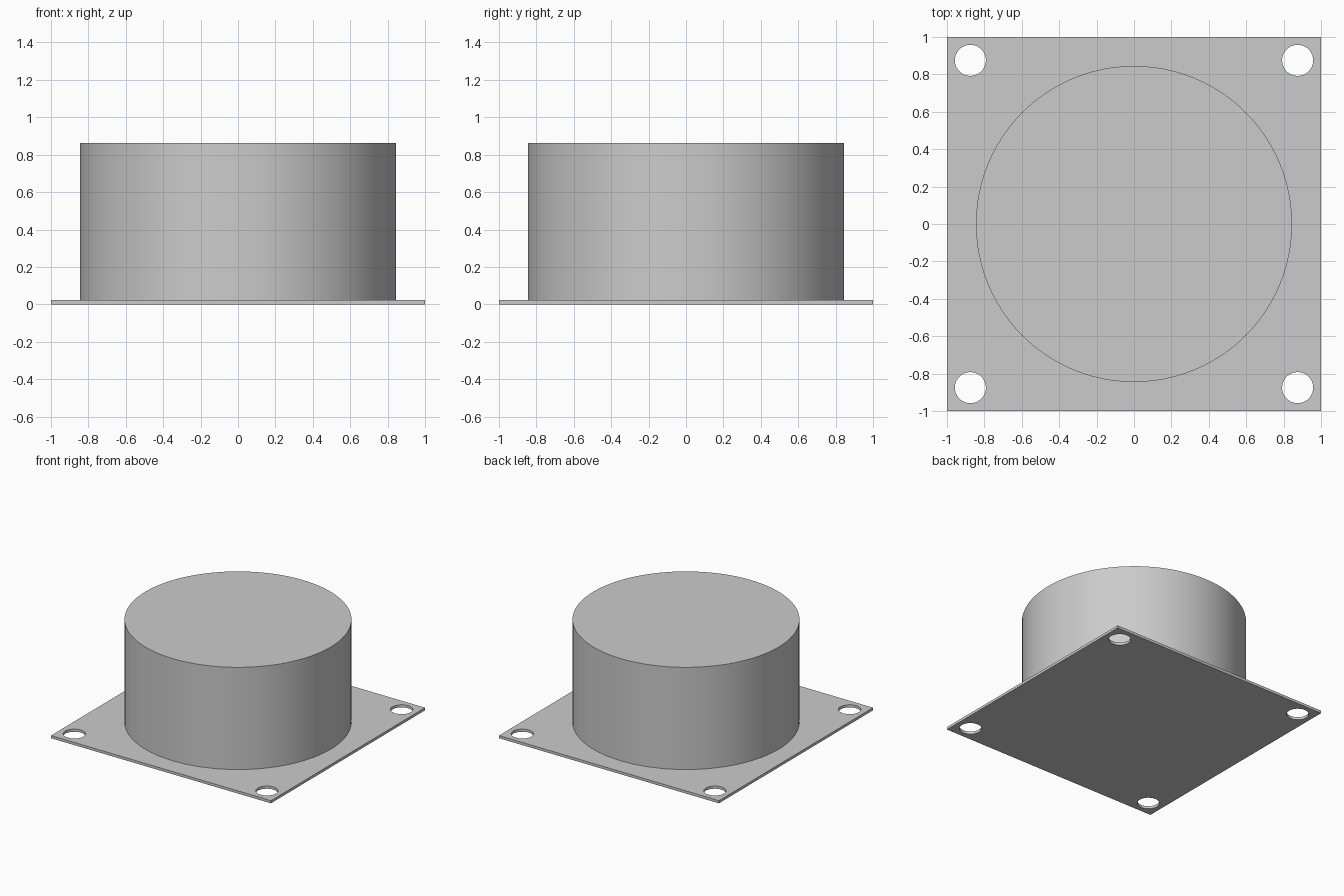
import bpy
import bmesh
from math import cos, sin, pi, radians

PLATE_HALF = 1.0
PLATE_THICK = 0.022
DRUM_RADIUS = 0.845
DRUM_TOP = 0.862
HOLE_POS = 0.875
HOLE_RADIUS = 0.083

cube = bpy.data.objects.get("Cube")
if cube:
    bpy.data.objects.remove(cube, do_unlink=True)

# Single flat grey
grey = bpy.data.materials.new("light_grey")
grey.use_nodes = True
colour = (0.6, 0.6, 0.6, 1.0)
grey.diffuse_color = colour
grey.node_tree.nodes["Principled BSDF"].inputs["Base Color"].default_value = colour


def finish(bm, name):
    bmesh.ops.recalc_face_normals(bm, faces=bm.faces)
    mesh = bpy.data.meshes.new(name)
    bm.to_mesh(mesh)
    bm.free()
    mesh.materials.append(grey)
    obj = bpy.data.objects.new(name, mesh)
    bpy.context.collection.objects.link(obj)
    bpy.ops.object.select_all(action="DESELECT")
    obj.select_set(True)
    bpy.context.view_layer.objects.active = obj
    bpy.ops.object.shade_smooth_by_angle(angle=radians(30))
    return obj


def add_loop(bm, points):
    verts = [bm.verts.new((x, y, 0)) for x, y in points]
    return [bm.edges.new((v, verts[i - 1])) for i, v in enumerate(verts)]


def circle(cx, cy, r, n):
    return [(cx + r * cos(2 * pi * i / n), cy + r * sin(2 * pi * i / n)) for i in range(n)]


# Square mounting plate with a hole in each corner
corners = [(-1, -1), (1, -1), (1, 1), (-1, 1)]
bm = bmesh.new()
edges = add_loop(bm, [(x * PLATE_HALF, y * PLATE_HALF) for x, y in corners])
for x, y in corners:
    edges += add_loop(bm, circle(x * HOLE_POS, y * HOLE_POS, HOLE_RADIUS, 48))
bmesh.ops.triangle_fill(bm, edges=edges, use_beauty=True, normal=(0, 0, 1))
raised = bmesh.ops.extrude_face_region(bm, geom=bm.faces[:], use_keep_orig=True)
top_verts = [g for g in raised["geom"] if isinstance(g, bmesh.types.BMVert)]
bmesh.ops.translate(bm, verts=top_verts, vec=(0, 0, PLATE_THICK))
finish(bm, "mounting_plate")

# Solid round drum standing on the plate
bm = bmesh.new()
bmesh.ops.create_cone(bm, cap_ends=True, segments=96, radius1=DRUM_RADIUS,
                      radius2=DRUM_RADIUS, depth=DRUM_TOP - PLATE_THICK)
bmesh.ops.translate(bm, verts=bm.verts, vec=(0, 0, (DRUM_TOP + PLATE_THICK) / 2))
finish(bm, "drum")
